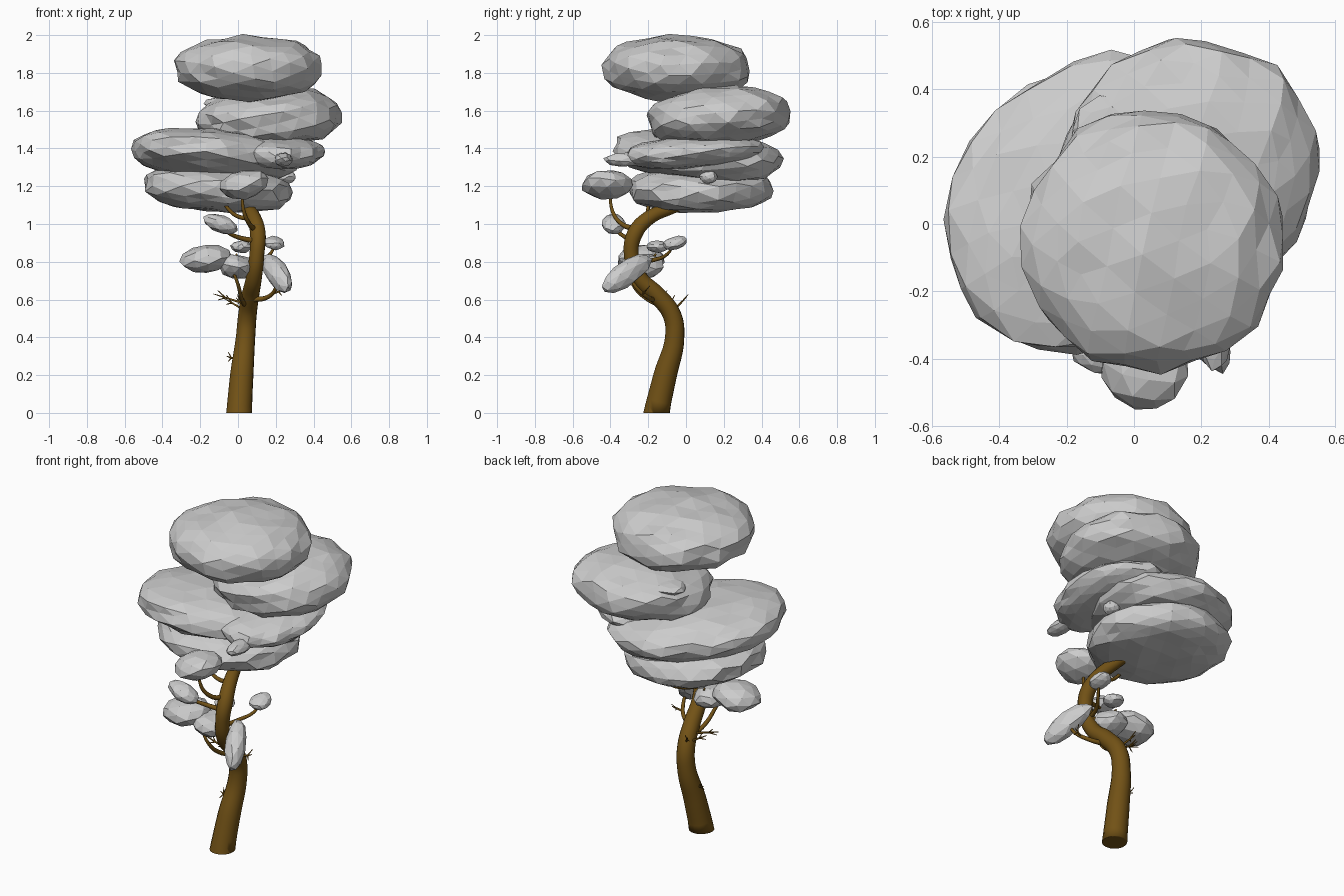
import bpy, bmesh, math, random
from mathutils import Vector, Euler

random.seed(4)


def material(name, color):
    m = bpy.data.materials.new(name)
    m.diffuse_color = color
    return m


BARK = material("bark", (0.17, 0.085, 0.008, 1))


def limb(name, pts, sides=2):
    """Tapered smooth tube through (x, y, z, radius) points."""
    cu = bpy.data.curves.new(name + "_path", "CURVE")
    cu.dimensions = "3D"
    cu.bevel_depth = 1.0
    cu.bevel_resolution = sides
    cu.resolution_u = 6
    cu.use_fill_caps = True
    sp = cu.splines.new("BEZIER")
    sp.bezier_points.add(len(pts) - 1)
    for bp, (x, y, z, r) in zip(sp.bezier_points, pts):
        bp.co = (x, y, z)
        bp.radius = r
        bp.handle_left_type = bp.handle_right_type = "AUTO"
    tmp = bpy.data.objects.new(name + "_tmp", cu)
    bpy.context.collection.objects.link(tmp)
    dg = bpy.context.evaluated_depsgraph_get()
    me = bpy.data.meshes.new_from_object(tmp.evaluated_get(dg))
    bpy.data.objects.remove(tmp)
    me.materials.clear()
    me.materials.append(BARK)
    for p in me.polygons:
        p.use_smooth = len(p.vertices) <= 4
    ob = bpy.data.objects.new(name, me)
    bpy.context.collection.objects.link(ob)
    return ob


def clump(name, center, radii, rot=(0, 0, 0), detail=3, rough=0.06, full=0.85):
    """Faceted foliage lump: jittered, flattened icosphere; low 'full' gives blunter rims."""
    bm = bmesh.new()
    bmesh.ops.create_icosphere(bm, subdivisions=detail, radius=1)
    turn = Euler([random.uniform(0, 6) for _ in range(3)]).to_matrix()
    e = Euler([math.radians(a) for a in rot]).to_matrix()
    for v in bm.verts:
        p = turn @ v.co
        p.z = math.copysign(abs(p.z) ** full, p.z)
        p *= 1 + random.uniform(-rough, rough * 0.4)
        p.z *= 1 + random.uniform(-rough, rough * 0.5)
        v.co = e @ Vector(a * b for a, b in zip(p, radii)) + Vector(center)
    me = bpy.data.meshes.new(name)
    bm.to_mesh(me)
    bm.free()
    ob = bpy.data.objects.new(name, me)
    bpy.context.collection.objects.link(ob)
    return ob


# Trunk, with its foot trimmed flat on the ground
trunk = limb("trunk", [
    (0.005, -0.16, -0.01, 0.068), (0.02, -0.11, 0.2, 0.062), (0.04, -0.06, 0.4, 0.051),
    (0.05, -0.075, 0.52, 0.049), (0.065, -0.15, 0.62, 0.047), (0.085, -0.25, 0.72, 0.042),
    (0.1, -0.29, 0.84, 0.039), (0.105, -0.27, 0.95, 0.042), (0.085, -0.2, 1.03, 0.038),
    (0.05, -0.09, 1.08, 0.033), (0.02, 0.02, 1.11, 0.025)], sides=6)
for v in trunk.data.vertices:
    if v.co.z < 0.03:
        v.co.z = 0.0

# Branches
branches = [
    [(0.05, -0.1, 0.56, 0.015), (0.02, -0.2, 0.6, 0.012), (0.0, -0.28, 0.68, 0.01), (-0.04, -0.3, 0.78, 0.006)],
    [(0.07, -0.17, 0.6, 0.015), (0.15, -0.2, 0.61, 0.012), (0.2, -0.26, 0.66, 0.01), (0.2, -0.31, 0.74, 0.005)],
    [(0.09, -0.25, 0.8, 0.014), (0.12, -0.17, 0.81, 0.011), (0.17, -0.1, 0.84, 0.009), (0.2, -0.06, 0.9, 0.005)],
    [(0.09, -0.29, 0.91, 0.015), (0.0, -0.32, 0.93, 0.012), (-0.06, -0.36, 0.96, 0.009), (-0.1, -0.38, 1.0, 0.005)],
    [(0.09, -0.26, 0.97, 0.016), (0.06, -0.34, 1.0, 0.012), (0.03, -0.39, 1.07, 0.01), (0.02, -0.4, 1.2, 0.005)],
    [(0.08, -0.19, 1.03, 0.014), (0.0, -0.2, 1.04, 0.011), (-0.06, -0.2, 1.09, 0.009), (-0.1, -0.18, 1.16, 0.005)],
    [(0.09, -0.25, 0.78, 0.013), (0.03, -0.2, 0.79, 0.009), (-0.01, -0.16, 0.84, 0.005)],
]
for i, b in enumerate(branches):
    limb(f"branch_{i + 1}", b)

# Bare forked twigs: start, direction
twigs = [((0.04, -0.08, 0.54), (-0.12, 0.0, 0.07)), ((0.03, -0.12, 0.58), (-0.16, 0.0, 0.05)),
         ((0.04, -0.06, 0.55), (-0.05, 0.06, 0.06)), ((0.0, -0.09, 0.28), (-0.06, 0.01, 0.02)),
         ((0.18, -0.23, 0.63), (0.06, 0.02, 0.02))]
for i, (s, d) in enumerate(twigs):
    s, d = Vector(s), Vector(d)
    mid = s + d * 0.6
    limb(f"twig_{i + 1}", [(*s, 0.007), (*mid, 0.005), (*(s + d), 0.002)], 1)
    for k in (-1, 1):
        tip = mid + d * 0.25 + Vector((0, 0.02 * k, 0.025 * k))
        limb(f"twig_{i + 1}_fork", [(*mid, 0.004), (*tip, 0.002)], 1)

# Main canopy clumps
clump("canopy_top", (0.055, -0.05, 1.825), (0.395, 0.4, 0.177))
clump("canopy_upper", (0.17, 0.175, 1.565), (0.39, 0.385, 0.165), (4, -3, 0))
clump("canopy_middle", (-0.12, 0.06, 1.365), (0.5, 0.4, 0.14), (0, 6, 45))
clump("canopy_middle_right", (0.2, 0.04, 1.38), (0.26, 0.37, 0.092), (4, 0, 0))
clump("canopy_lower", (-0.11, 0.075, 1.185), (0.4, 0.385, 0.125), (0, 4, 0), full=0.7)

# Small foliage clumps: center, radii, rotation
small = [
    ((0.03, -0.415, 1.21), (0.135, 0.145, 0.08), (0, -15, 0)),
    ((0.26, 0.12, 1.25), (0.05, 0.05, 0.04), (0, 0, 0)),
    ((0.24, -0.33, 1.34), (0.05, 0.11, 0.04), (0, 0, 0)),
    ((-0.06, 0.28, 1.64), (0.12, 0.11, 0.04), (0, 0, 0)),
    ((-0.17, -0.24, 0.815), (0.145, 0.13, 0.08), (0, -6, 0)),
    ((-0.01, -0.23, 0.775), (0.1, 0.12, 0.07), (0, 10, 0)),
    ((0.205, -0.315, 0.74), (0.06, 0.17, 0.07), (32, 0, 28)),
    ((0.19, -0.06, 0.9), (0.06, 0.07, 0.035), (15, 5, 0)),
    ((0.02, -0.15, 0.88), (0.06, 0.06, 0.035), (0, 0, 0)),
    ((-0.09, -0.385, 1.0), (0.1, 0.065, 0.05), (0, 22, 0)),
]
for i, (c, r, e) in enumerate(small):
    clump(f"foliage_{i + 1}", c, r, e, 2, 0.1, 1.0)
